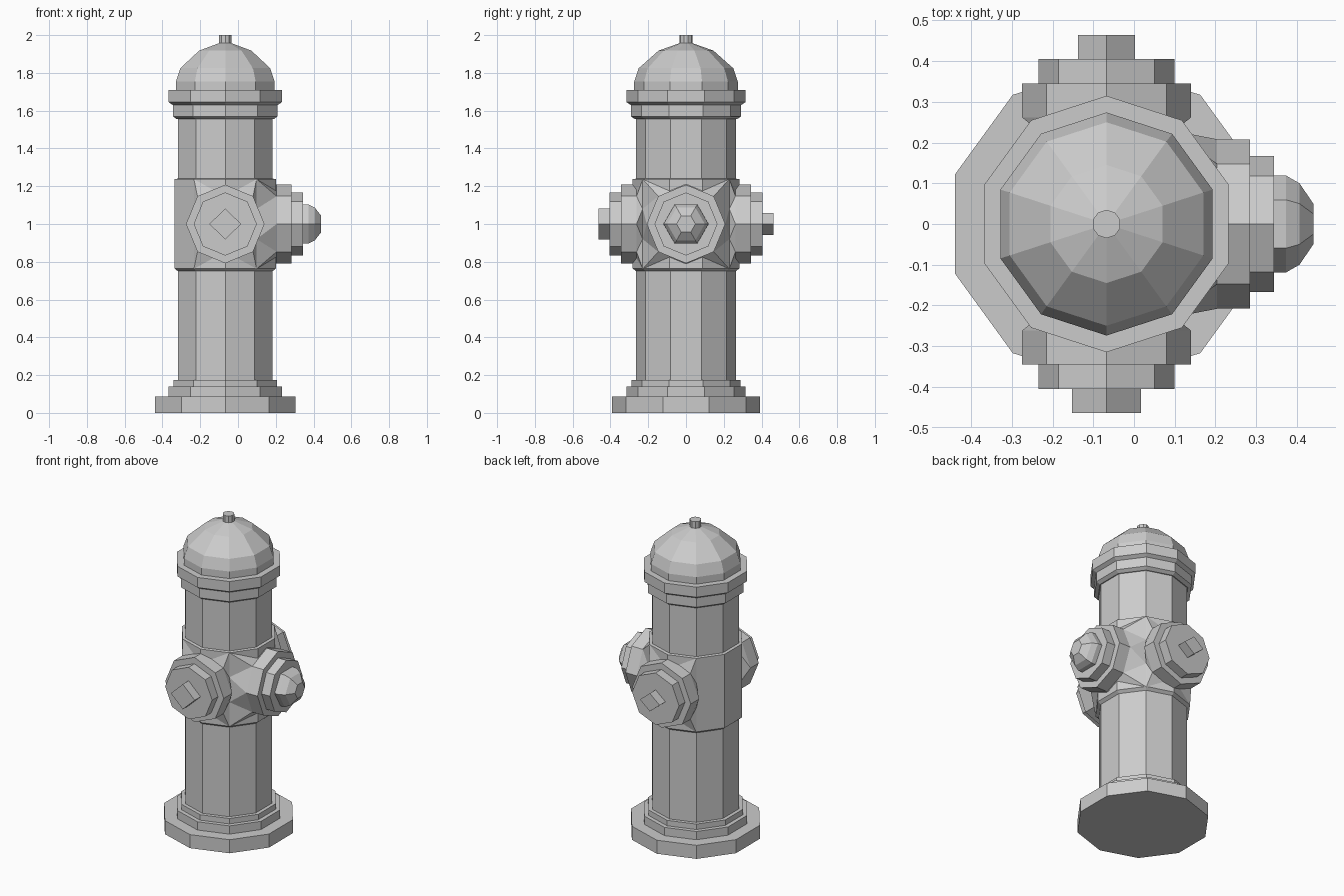
import bpy, bmesh, math
from mathutils import Matrix, Vector

cube = bpy.data.objects.get("Cube")
if cube:
    bpy.data.objects.remove(cube, do_unlink=True)

AXIS_X = -0.0675   # barrel axis
PORT_Z = 1.0       # height of the outlets
COLLAR = 0.2375    # half height of the middle collar
UP = Matrix.Translation((AXIS_X, 0, 0))

grey = bpy.data.materials.new("cast_grey")
grey.use_nodes = True
colour = (0.6, 0.6, 0.6, 1)
grey.diffuse_color = colour
grey.node_tree.nodes["Principled BSDF"].inputs["Base Color"].default_value = colour


def finish(name, bm, matrix):
    bm.transform(matrix)
    bmesh.ops.recalc_face_normals(bm, faces=bm.faces)
    mesh = bpy.data.meshes.new(name)
    bm.to_mesh(mesh)
    bm.free()
    mesh.materials.append(grey)
    bpy.context.collection.objects.link(bpy.data.objects.new(name, mesh))


def ring_points(radius, height, sides, start=math.pi / 2, squash=1):
    angles = [start + math.tau * i / sides for i in range(sides)]
    return [Vector((radius * math.cos(a), squash * radius * math.sin(a), height))
            for a in angles]


def turned(name, profile, sides, matrix=UP, start=math.pi / 2, squash=1):
    """Closed faceted solid from (radius, height) steps along local z."""
    bm = bmesh.new()
    rings = [[bm.verts.new(p) for p in ring_points(r, h, sides, start, squash)]
             for r, h in profile]
    for low, high in zip(rings, rings[1:]):
        for i in range(sides):
            j = (i + 1) % sides
            bm.faces.new((low[i], low[j], high[j], high[i]))
    bm.faces.new(rings[0][::-1])
    bm.faces.new(rings[-1])
    finish(name, bm, matrix)


def hull(name, points, matrix):
    bm = bmesh.new()
    for p in points:
        bm.verts.new(p)
    result = bmesh.ops.convex_hull(bm, input=bm.verts)
    loose = {v for v in result["geom_interior"] + result["geom_unused"]
             if isinstance(v, bmesh.types.BMVert)}
    bmesh.ops.delete(bm, geom=list(loose), context="VERTS")
    bmesh.ops.dissolve_limit(bm, angle_limit=0.01, verts=bm.verts, edges=bm.edges)
    finish(name, bm, matrix)


def outward(angle):
    """Local z points out of the barrel, local y points up."""
    z = Vector((math.cos(angle), math.sin(angle), 0))
    y = Vector((0, 0, 1))
    turn = Matrix((y.cross(z), y, z)).transposed().to_4x4()
    return Matrix.Translation((AXIS_X, 0, PORT_Z)) @ turn


# Ten-sided barrel and its rings
turned("base_plate", [(0.392, 0), (0.392, 0.087)], 10)
turned("base_step", [(0.315, 0.087), (0.315, 0.14)], 10)
turned("base_ring", [(0.288, 0.14), (0.288, 0.175)], 10)
turned("barrel", [(0.264, 0.175), (0.264, 1.57)], 10)
turned("middle_collar", [(0.264, 0.75), (0.283, 0.765),
                         (0.283, 1.2375), (0.264, 1.24)], 10)
turned("lower_rim", [(0.27, 1.555), (0.292, 1.57), (0.292, 1.64)], 10)
turned("upper_rim", [(0.292, 1.63), (0.315, 1.645), (0.315, 1.71)], 10)
turned("dome", [(0.274, 1.71), (0.274, 1.755), (0.25, 1.825),
                (0.145, 1.918), (0.035, 1.957)], 10)
turned("top_nut", [(0.035, 1.94), (0.035, 2.0)], 10)


def outlet(name, angle, across, depth, root, step, end):
    """Flared root and two octagonal cap steps."""
    place = outward(angle)
    rim = ring_points(0.208, root, 8)
    mids = [Vector((sx * across, sy * 0.08, depth)) for sx in (-1, 1) for sy in (-1, 1)]
    back = [Vector((0, 0, 0.1))]
    hull(name + "_flare", rim + mids + back, place)
    # Corner webs blend the flare into the collar
    diag = 0.208 * math.sqrt(0.5)
    for sx in (-1, 1):
        for sy in (-1, 1):
            web = [(sx * across, sy * COLLAR, depth), (sx * across, sy * 0.08, depth),
                   (sx * diag, sy * diag, root), (0, sy * 0.208, root), (0, sy * 0.1, 0.1)]
            hull(name + "_web", [Vector(p) for p in web], place)
    turned(name + "_flange", [(0.208, root), (0.208, step)], 8, place)
    turned(name + "_cap", [(0.167, step), (0.167, end)], 8, place)
    return place


# Front and back outlets with diamond nuts
for name, angle, size, squash in (("front_outlet", -math.pi / 2, 0.085, 0.95),
                                  ("back_outlet", math.pi / 2, 0.07, 0.83)):
    place = outlet(name, angle, 0.166, 0.229, 0.262, 0.345, 0.405)
    turned(name + "_nut", [(size, 0.405), (size, 0.464)], 4, place, squash=squash)

# Left outlet with a rounded six-sided knob
place = outlet("left_outlet", 0, 0.229, 0.166, 0.272, 0.352, 0.411)
turned("left_outlet_knob", [(0.119, 0.411), (0.119, 0.441), (0.1, 0.474),
                            (0.05, 0.508)], 6, place, start=0)
